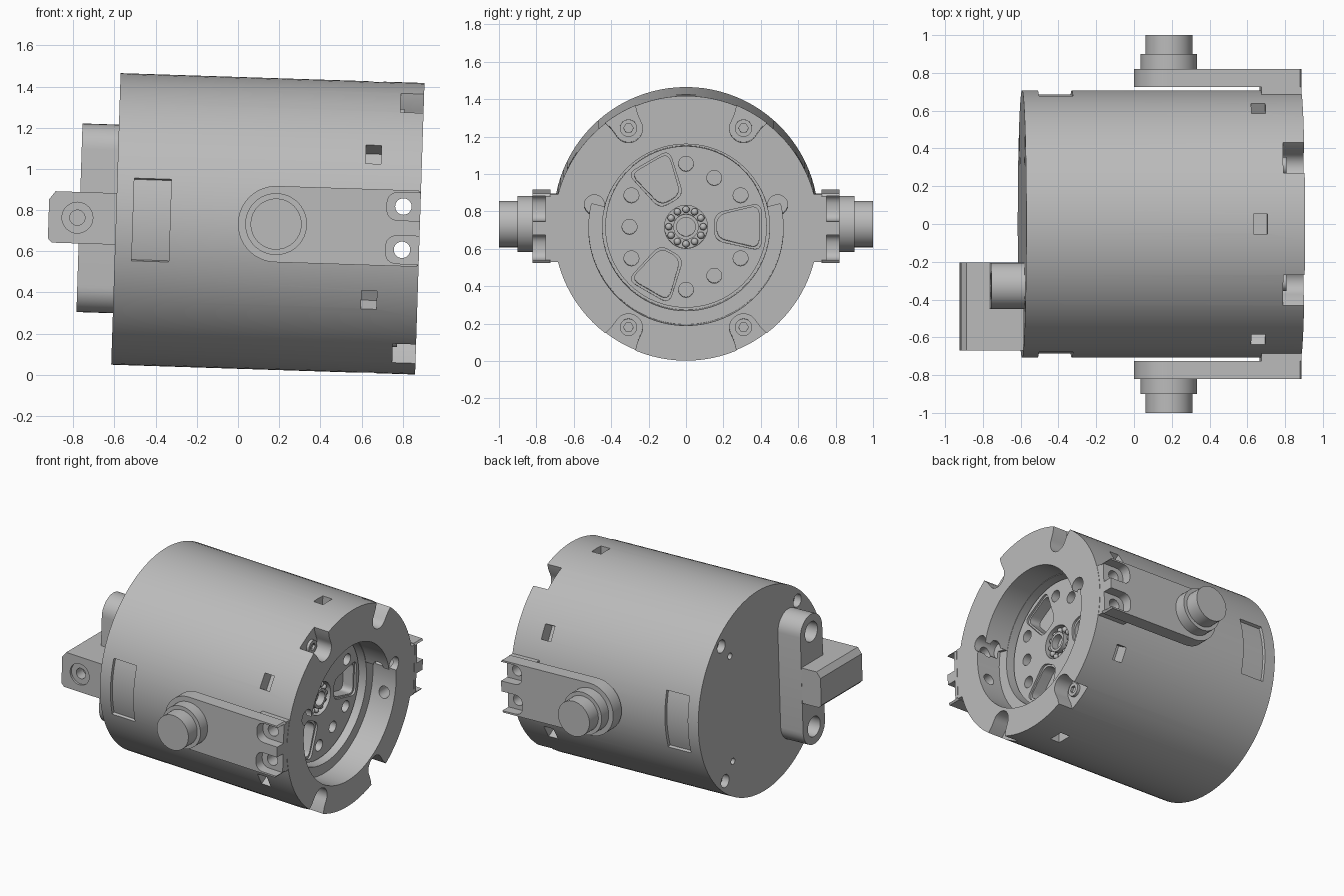
import bpy, bmesh
from math import pi, cos, sin, radians
from mathutils import Matrix, Vector

if "Cube" in bpy.data.objects:
    bpy.data.objects.remove(bpy.data.objects["Cube"])

grey = bpy.data.materials.new("plain grey")
grey.use_nodes = True
COLOR = (0.5, 0.5, 0.5, 1)
grey.diffuse_color = COLOR
grey.node_tree.nodes["Principled BSDF"].inputs["Base Color"].default_value = COLOR

parts = []
R, BACK, FRONT = 0.708, -0.593, 0.883


# ---- profile helpers (2D points) ----
def arc(cx, cy, r, a0, a1, n=16):
    angles = [radians(a0 + (a1 - a0) * i / n) for i in range(n + 1)]
    return [(cx + r * cos(a), cy + r * sin(a)) for a in angles]


def circle(cx, cy, r, n=32):
    return arc(cx, cy, r, 0, 360, n)[:-1]


def box(x0, x1, y0, y1):
    return [(x0, y0), (x1, y0), (x1, y1), (x0, y1)]


def turn(pts, deg):
    c, s = cos(radians(deg)), sin(radians(deg))
    return [(x * c - y * s, x * s + y * c) for x, y in pts]


def rounded(pts, r, n=6):
    out = []
    for i, p in enumerate(pts):
        p = Vector(p)
        a = p + (Vector(pts[i - 1]) - p).normalized() * r
        b = p + (Vector(pts[(i + 1) % len(pts)]) - p).normalized() * r
        for k in range(n + 1):
            t = k / n
            out.append(tuple(a * (1 - t) ** 2 + p * 2 * t * (1 - t) + b * t * t))
    return out


# ---- solid helpers: profile in (y, z) pushed along x, or (x, z) along y ----
def prism(name, pts, axis, lo, hi, keep=True):
    bm = bmesh.new()
    place = (lambda p: (lo, p[0], p[1])) if axis == "x" else (lambda p: (p[0], lo, p[1]))
    face = bm.faces.new([bm.verts.new(place(p)) for p in pts])
    moved = bmesh.ops.extrude_face_region(bm, geom=[face])["geom"]
    shift = (hi - lo, 0, 0) if axis == "x" else (0, hi - lo, 0)
    bmesh.ops.translate(bm, vec=shift, verts=[v for v in moved if isinstance(v, bmesh.types.BMVert)])
    bmesh.ops.recalc_face_normals(bm, faces=bm.faces)
    mesh = bpy.data.meshes.new(name)
    bm.to_mesh(mesh)
    bm.free()
    mesh.materials.append(grey)
    ob = bpy.data.objects.new(name, mesh)
    bpy.context.collection.objects.link(ob)
    if keep:
        parts.append(ob)
    return ob


def activate(ob):
    bpy.ops.object.select_all(action="DESELECT")
    ob.select_set(True)
    bpy.context.view_layer.objects.active = ob


def cut(ob, pts, axis, lo, hi):
    cutter = prism("cutter", pts, axis, lo, hi, keep=False)
    cutter.hide_render = True
    mod = ob.modifiers.new("cut", "BOOLEAN")
    mod.operation, mod.solver, mod.object = "DIFFERENCE", "EXACT", cutter
    activate(ob)
    bpy.ops.object.modifier_apply(modifier=mod.name)
    bpy.data.objects.remove(cutter)


# ---- housing ----
housing = prism("housing", circle(0, 0, R, 96), "x", BACK, FRONT)

# stepped front recess with two half round ears
recess = arc(0, 0, 0.45, 14, 166, 40) + arc(0, 0, 0.52, 166, 374, 56)
cut(housing, recess, "x", 0.70, 1)
cut(housing, circle(0, 0, 0.447, 80), "x", 0.55, 1)
for side in (1, -1):
    cut(housing, circle(side * 0.49, 0.125, 0.054), "x", 0.72, 1)

# front screw notches, open to the rim
for a in (60, 120, 240, 300):
    slot = arc(0.615, 0, 0.075, 270, 90) + [(0.66, 0.08), (0.8, 0.12), (0.8, -0.12), (0.66, -0.08)]
    cut(housing, turn(slot, a), "x", 0.77, 1)
    mid = turn([(0.615, 0)], a)[0]
    screw = prism("front_screw", circle(*mid, 0.046), "x", 0.76, 0.79)
    cut(screw, circle(*mid, 0.026, 6), "x", 0.772, 1)

# square windows round the wall
for a in range(30, 390, 60):
    cut(housing, turn(box(0.62, 0.8, -0.052, 0.052), a), "x", 0.61, 0.685)

# shallow side pockets
for a in (0, 180):
    sector = arc(0, 0, 0.686, -16.5, 16.5) + arc(0, 0, 0.76, 16.5, -16.5)
    cut(housing, turn(sector, a), "x", -0.51, -0.33)

# rear screw holes
for a in (48, 132, 228, 312):
    cut(housing, circle(*turn([(0.64, 0)], a)[0], 0.045), "x", -0.8, -0.54)
    cut(housing, circle(*turn([(0.5, 0)], a)[0], 0.022, 20), "x", -0.8, -0.54)

# ---- rotor plate in the recess ----
rotor = prism("rotor_plate", circle(0, 0, 0.432, 80), "x", 0.54, 0.65)
for a in range(30, 390, 60):
    cut(rotor, circle(*turn([(0.337, 0)], a)[0], 0.04, 24), "x", 0.57, 0.8)
for a in (60, 180, 300):
    cut(rotor, circle(*turn([(0.302, 0)], a)[0], 0.04, 24), "x", 0.57, 0.8)
for a in (0, 120, 240):
    for grow, depth in ((0.012, 0.635), (0, 0.555)):
        w = [(0.165 - grow, -0.06 - grow), (0.39 + grow, -0.115 - grow),
             (0.39 + grow, 0.115 + grow), (0.165 - grow, 0.06 + grow)]
        cut(rotor, turn(rounded(w, 0.05), a), "x", depth, 0.8)

# hub bearing
cut(rotor, circle(0, 0, 0.115, 48), "x", 0.60, 0.8)
hub = prism("hub_sleeve", circle(0, 0, 0.068, 40), "x", 0.58, 0.65)
cut(hub, circle(0, 0, 0.05, 40), "x", 0.59, 0.8)
for a in range(0, 360, 30):
    bpy.ops.mesh.primitive_uv_sphere_add(segments=12, ring_count=8, radius=0.019)
    ball = bpy.context.object
    ball.name = "bearing_ball"
    y, z = turn([(0.092, 0)], a)[0]
    ball.data.transform(Matrix.Translation((0.62, y, z)))
    ball.data.materials.append(grey)
    parts.append(ball)

# ---- side arms with pivot pins ----
for s, side in ((1, "left"), (-1, "right")):
    outline = arc(0.185, 0, 0.185, 90, 270, 32) + [(0.872, -0.185), (FRONT, -0.17), (FRONT, 0.17), (0.872, 0.185)]
    arm = prism(side + "_arm", outline, "y", s * 0.725, s * 0.82)
    foot = prism(side + "_arm_foot", box(0.67, FRONT - 0.002, -0.18, 0.18), "y", s * 0.63, s * 0.726)
    for z in (1, -1):
        pocket = rounded(box(0.72, 1, 0.037, 0.173), 0.06)
        pocket = [(x, z * h) for x, h in pocket]
        cut(arm, pocket, "y", s * 0.75, s * 0.9)
        for ob in (arm, foot, housing):
            cut(ob, circle(0.8, z * 0.105, 0.04, 24), "y", s * 0.4, s * 0.9)
    prism(side + "_flange", circle(0.185, 0, 0.15, 48), "y", s * 0.815, s * 0.9)
    prism(side + "_pin", circle(0.185, 0, 0.124, 48), "y", s * 0.89, s * 1.0)

# ---- rear connector ----
oval = arc(-0.327, 0.335, 0.123, 0, 180) + arc(-0.327, -0.335, 0.123, 180, 360)
block = prism("rear_block", oval, "x", -0.77, BACK + 0.01)
for z in (1, -1):
    cut(block, circle(-0.327, z * 0.335, 0.07), "x", -0.9, -0.66)
tab_outline = [(-0.89, 0.125), (-0.92, 0.085), (-0.92, -0.105), (-0.9, -0.125), (BACK + 0.01, -0.125), (BACK + 0.01, 0.125)]
tab = prism("rear_tab", tab_outline, "y", -0.67, -0.205)
cut(tab, circle(-0.78, 0, 0.075), "y", -0.8, -0.655)
cut(tab, circle(-0.78, 0, 0.037), "y", -0.8, -0.58)

# ---- slight nose down tilt and shading ----
tilt = Matrix.Translation((0, 0, 0.738)) @ Matrix.Rotation(radians(1.85), 4, "Y")
for ob in parts:
    ob.data.transform(tilt)
    activate(ob)
    bpy.ops.object.shade_smooth_by_angle(angle=radians(30))
